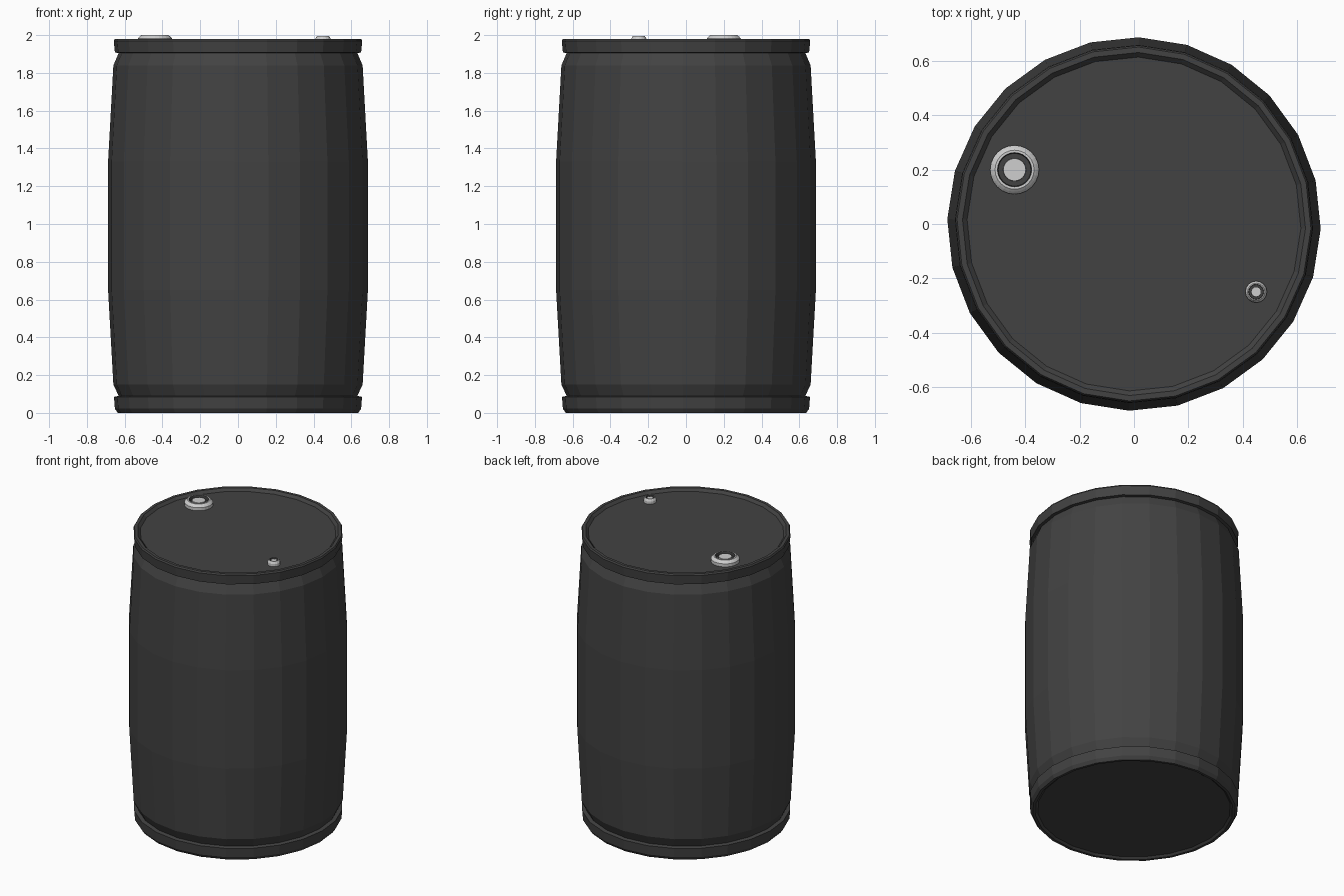
import bpy, bmesh, math

if "Cube" in bpy.data.objects:
    bpy.data.objects.remove(bpy.data.objects["Cube"])


def material(name, v):
    m = bpy.data.materials.new(name)
    m.diffuse_color = (v, v, v, 1)
    m.use_nodes = True
    m.node_tree.nodes["Principled BSDF"].inputs["Base Color"].default_value = m.diffuse_color
    return m


DARK = material("dark grey", 0.055)
SILVER = material("silver", 0.62)


def lathe(name, profile, sides, center=(0, 0), turn=0.0, mats=(DARK,), dark_band=None):
    """Revolve (radius, z) points about z, capping both open ends."""
    bm = bmesh.new()
    rings = []
    for r, z in profile:
        ring = []
        for i in range(sides):
            a = turn + 2 * math.pi * i / sides
            ring.append(bm.verts.new((center[0] + r * math.cos(a),
                                      center[1] + r * math.sin(a), z)))
        rings.append(ring)
    for k in range(len(rings) - 1):
        for i in range(sides):
            j = (i + 1) % sides
            f = bm.faces.new((rings[k][i], rings[k][j], rings[k + 1][j], rings[k + 1][i]))
            if dark_band and k in dark_band:
                f.material_index = 1
    bm.faces.new(rings[0][::-1])
    bm.faces.new(rings[-1])
    mesh = bpy.data.meshes.new(name)
    bm.to_mesh(mesh)
    bm.free()
    for m in mats:
        mesh.materials.append(m)
    ob = bpy.data.objects.new(name, mesh)
    bpy.context.collection.objects.link(ob)
    return ob


# Barrel: bottom rim, bulging wall, top rim and recessed lid
LID = 1.962
lathe("barrel", [
    (0.605, 0.012), (0.62, 0.0), (0.637, 0.0), (0.652, 0.022), (0.657, 0.085), (0.632, 0.09),
    (0.66, 0.15), (0.688, 0.65), (0.688, 1.33), (0.66, 1.84), (0.632, 1.905),
    (0.652, 1.908), (0.658, 1.97), (0.652, 1.98), (0.632, 1.98), (0.615, LID),
], 24, turn=math.radians(-1.5))


# Bungs: stepped metal flange, dark groove, raised plug in the middle
def bung(name, center, r, top, sides):
    h = top - LID
    lathe(name, [
        (r, LID - 0.005), (r, LID + h * 0.55), (r * 0.9, LID + h * 0.8),
        (r * 0.8, top), (r * 0.7, top), (r * 0.67, LID + h * 0.4),
        (r * 0.47, LID + h * 0.4), (r * 0.46, LID + h * 0.85),
    ], sides, center, mats=(SILVER, DARK), dark_band=(4, 5))


bung("large_bung", (-0.44, 0.2), 0.09, 2.0, 24)
bung("small_bung", (0.45, -0.25), 0.04, 1.995, 16)
